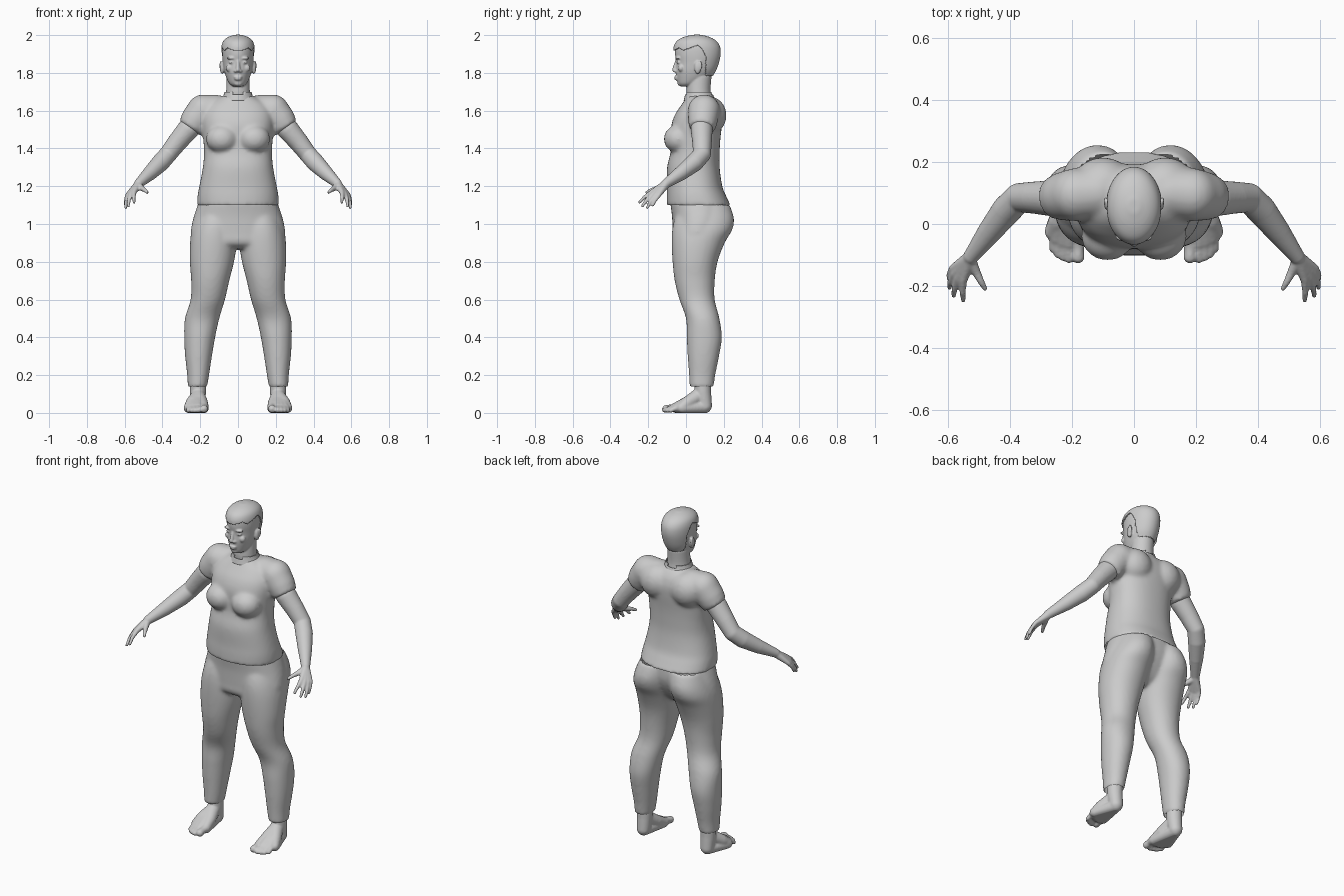
import bpy, bmesh, math
from mathutils import Vector, Matrix


def power(c, e):
    return math.copysign(abs(c) ** (2 / e), c)


def loft(bm, rings, e=2.0, n=48, steps=5, caps=True):
    """Rings are (z, centre x, half width, front y, back y), joined smoothly."""
    R = [Vector(r) for r in rings]
    rows = []
    for i in range(len(R) - 1):
        a, b, c, d = R[max(i - 1, 0)], R[i], R[i + 1], R[min(i + 2, len(R) - 1)]
        for k in range(steps):
            t = k / steps
            rows.append(0.5 * (2 * b + (c - a) * t + (2 * a - 5 * b + 4 * c - d) * t * t
                               + (3 * b - a - 3 * c + d) * t ** 3))
    rows.append(R[-1])
    loops = []
    for z, cx, rx, yf, yb in rows:
        angles = [2 * math.pi * k / n for k in range(n)]
        loops.append([bm.verts.new((cx + rx * power(math.cos(a), e),
                                    (yf + yb) / 2 + (yb - yf) / 2 * power(math.sin(a), e), z))
                      for a in angles])
    for p, q in zip(loops, loops[1:]):
        for k in range(n):
            bm.faces.new((p[k], p[(k + 1) % n], q[(k + 1) % n], q[k]))
    if caps:
        bm.faces.new(loops[0][::-1])
        bm.faces.new(loops[-1])


def ball(bm, c, r):
    r = (r, r, r) if isinstance(r, float) else r
    bmesh.ops.create_uvsphere(bm, u_segments=24, v_segments=16, radius=1,
                              matrix=Matrix.Translation(c) @ Matrix.Diagonal((*r, 1)))


def pair(bm, c, r):
    for s in (1, -1):
        ball(bm, (s * c[0], c[1], c[2]), r)


def tube(bm, pts, s=1, round_end=True):
    """Limb through (x, y, z, radius) points; s mirrors it."""
    P = [(Vector((s * x, y, z)), r) for x, y, z, r in pts]
    for (a, ra), (b, rb) in zip(P, P[1:]):
        m = Matrix.Translation((a + b) / 2) @ (b - a).to_track_quat('Z', 'Y').to_matrix().to_4x4()
        bmesh.ops.create_cone(bm, cap_ends=True, segments=24, radius1=ra, radius2=rb,
                              depth=(b - a).length, matrix=m)
    for p, r in P if round_end else P[:-1]:
        ball(bm, p, r)


def finish(name, bm, voxel=0.01, smooth=6, drop=None):
    """Fuse the overlapping volumes, soften them, then remove unwanted faces."""
    bmesh.ops.recalc_face_normals(bm, faces=bm.faces)
    me = bpy.data.meshes.new(name)
    bm.to_mesh(me)
    bm.free()
    ob = bpy.data.objects.new(name, me)
    bpy.context.collection.objects.link(ob)
    if voxel:
        m = ob.modifiers.new("fuse", 'REMESH')
        m.mode, m.voxel_size = 'VOXEL', voxel
        m = ob.modifiers.new("soften", 'SMOOTH')
        m.factor, m.iterations = 0.5, smooth
        baked = bpy.data.meshes.new_from_object(ob.evaluated_get(bpy.context.evaluated_depsgraph_get()))
        ob.modifiers.clear()
        ob.data = baked
    bm = bmesh.new()
    bm.from_mesh(ob.data)
    for v in bm.verts:
        v.co.z = max(v.co.z, 0)
    if drop:
        bm.normal_update()
        gone = [f for f in bm.faces if drop(f.calc_center_median(), f.normal)]
        bmesh.ops.delete(bm, geom=gone, context='FACES')
    for f in bm.faces:
        f.smooth = True
    bm.to_mesh(ob.data)
    bm.free()
    return ob


# Shirt: torso, chest, shoulder blades and short sleeves
bm = bmesh.new()
loft(bm, [(1.095, 0, .218, -.102, .238), (1.15, 0, .214, -.102, .212), (1.2, 0, .205, -.1, .192),
          (1.3, 0, .186, -.1, .178), (1.38, 0, .18, -.082, .178), (1.45, 0, .184, -.078, .182),
          (1.52, 0, .188, -.078, .19), (1.58, 0, .185, -.058, .193), (1.63, 0, .16, -.025, .18),
          (1.66, 0, .115, -.005, .16), (1.68, 0, .075, .005, .14)], e=2.3)
pair(bm, (.085, -.04, 1.45), (.085, .078, .075))
pair(bm, (.1, .125, 1.575), (.1, .09, .1))
for s in (1, -1):
    tube(bm, [(.12, .1, 1.605, .08), (.185, .095, 1.6, .086), (.222, .09, 1.555, .08),
              (.254, .085, 1.507, .07)], s, round_end=False)
finish("shirt", bm, .01, 10, lambda c, n: c.z < 1.12 and n.z < -.7)

# Collar with a front notch
bm = bmesh.new()
loft(bm, [(1.655, 0, .088, -.012, .155), (1.68, 0, .077, -.006, .145), (1.7, 0, .072, -.002, .14)],
     caps=False)
collar = finish("collar", bm, None, 0, lambda c, n: abs(c.x) < .03 and c.z > 1.683)
collar.modifiers.new("cloth", 'SOLIDIFY').thickness = .005

# Trousers: hips and two legs, open at waist and ankles
bm = bmesh.new()
loft(bm, [(.87, 0, .17, -.03, .11), (.9, 0, .235, -.066, .15), (.95, 0, .25, -.07, .185),
          (1., 0, .244, -.072, .21), (1.05, 0, .231, -.075, .222), (1.12, 0, .207, -.085, .22)], e=2.2)
for s in (1, -1):
    loft(bm, [(.135, s * .215, .051, .02, .146), (.2, s * .211, .058, .016, .155),
              (.3, s * .209, .071, .009, .175), (.4, s * .203, .082, .004, .19),
              (.5, s * .19, .091, 0, .177), (.6, s * .16, .091, -.035, .152),
              (.7, s * .147, .101, -.06, .152), (.8, s * .138, .117, -.071, .167),
              (.9, s * .13, .124, -.076, .205), (.97, s * .125, .12, -.073, .245),
              (1.03, s * .115, .112, -.06, .254), (1.1, s * .1, .1, -.03, .232)], e=2.1)
finish("trousers", bm, .01, 8, lambda c, n: (c.z > 1.1 and n.z > .7) or (c.z < .15 and n.z < -.7))

# Head and neck with facial features and ears
bm = bmesh.new()
loft(bm, [(1.63, 0, .072, .012, .142), (1.7, 0, .063, .003, .13), (1.78, 0, .06, .01, .135)])
loft(bm, [(1.728, 0, .024, -.028, .03), (1.742, 0, .044, -.042, .07), (1.77, 0, .06, -.05, .12),
          (1.81, 0, .073, -.055, .15), (1.855, 0, .08, -.052, .166), (1.9, 0, .083, -.058, .174),
          (1.94, 0, .08, -.053, .168), (1.97, 0, .065, -.03, .142), (1.988, 0, .035, .005, .1)])
tube(bm, [(0, -.05, 1.862, .008), (0, -.062, 1.816, .012)])
pair(bm, (.012, -.055, 1.81), (.011, .012, .008))
pair(bm, (.034, -.042, 1.878), (.026, .014, .008))
pair(bm, (.034, -.037, 1.856), (.016, .013, .009))
pair(bm, (.045, -.026, 1.825), (.02, .016, .02))
ball(bm, (0, -.05, 1.778), (.023, .013, .006))
ball(bm, (0, -.049, 1.767), (.02, .013, .006))
ball(bm, (0, -.032, 1.744), (.022, .013, .013))
pair(bm, (.084, .062, 1.828), (.012, .018, .034))
pair(bm, (.091, .074, 1.838), (.007, .012, .026))
finish("head", bm, .0045, 3, lambda c, n: c.z < 1.64)

# Short hair cap, trimmed around the face and ears
def hairline(y):
    if y < .0:
        return 1.925 + .006 * math.sin(y * 120)
    if y < .06:
        return 1.925 + .02 * y / .06
    if y < .105:
        return 1.945 - .06 * ((y - .06) / .045) ** 2
    return 1.785


bm = bmesh.new()
loft(bm, [(1.76, 0, .058, -.05, .128), (1.81, 0, .08, -.06, .158), (1.855, 0, .087, -.062, .175),
          (1.9, 0, .09, -.066, .184), (1.94, 0, .088, -.065, .18), (1.97, 0, .077, -.048, .16),
          (1.99, 0, .053, -.012, .125), (2.002, 0, .018, .035, .08)])
hair = finish("hair", bm, .005, 4, lambda c, n: c.z < hairline(c.y))
m = hair.modifiers.new("trim", 'SMOOTH')
m.factor, m.iterations = .5, 2
m = hair.modifiers.new("thickness", 'SOLIDIFY')
m.thickness, m.offset = .007, -1

for s, side in ((1, "left"), (-1, "right")):
    # Arm, palm, fingers and thumb
    bm = bmesh.new()
    tube(bm, [(.225, .088, 1.545, .056), (.265, .083, 1.5, .058), (.32, .085, 1.435, .052),
              (.37, .085, 1.37, .047), (.41, .045, 1.325, .048), (.465, -.025, 1.27, .039),
              (.525, -.105, 1.215, .025)], s)
    wrist = (.527, -.108, 1.21, .023)
    for knuckle, middle, tip in (
            ((.55, -.182, 1.168, .013), (.552, -.22, 1.142, .01), (.55, -.246, 1.115, .008)),
            ((.567, -.175, 1.158, .013), (.578, -.21, 1.125, .01), (.581, -.231, 1.095, .008)),
            ((.579, -.16, 1.153, .013), (.592, -.188, 1.118, .0095), (.594, -.205, 1.087, .008)),
            ((.584, -.142, 1.155, .012), (.596, -.163, 1.125, .009), (.597, -.176, 1.098, .007))):
        tube(bm, [wrist, knuckle, middle, tip], s)
    tube(bm, [(.528, -.115, 1.205, .02), (.508, -.155, 1.188, .014), (.492, -.187, 1.178, .011),
              (.48, -.208, 1.167, .008)], s)
    finish(side + "_arm", bm, .005, 4)

    # Foot, heel and toes
    bm = bmesh.new()
    tube(bm, [(.212, .088, .17, .044), (.212, .09, .11, .043), (.212, .1, .038, .038)], s)
    for x, y, r in ((.18, -.106, .021), (.209, -.113, .014), (.228, -.107, .0135),
                    (.246, -.097, .013), (.262, -.08, .0125)):
        tube(bm, [(.212, .06, .085, .04), (.6 * x + .085, .01, .055, .034),
                  (x, y + .055, .027, .026), (x, y + .025, .026, r * .9), (x, y, r, r)], s)
        tube(bm, [(.212, .1, .032, .034), (x, y + .06, .024, .025)], s)
    finish(side + "_foot", bm, .006, 4)
